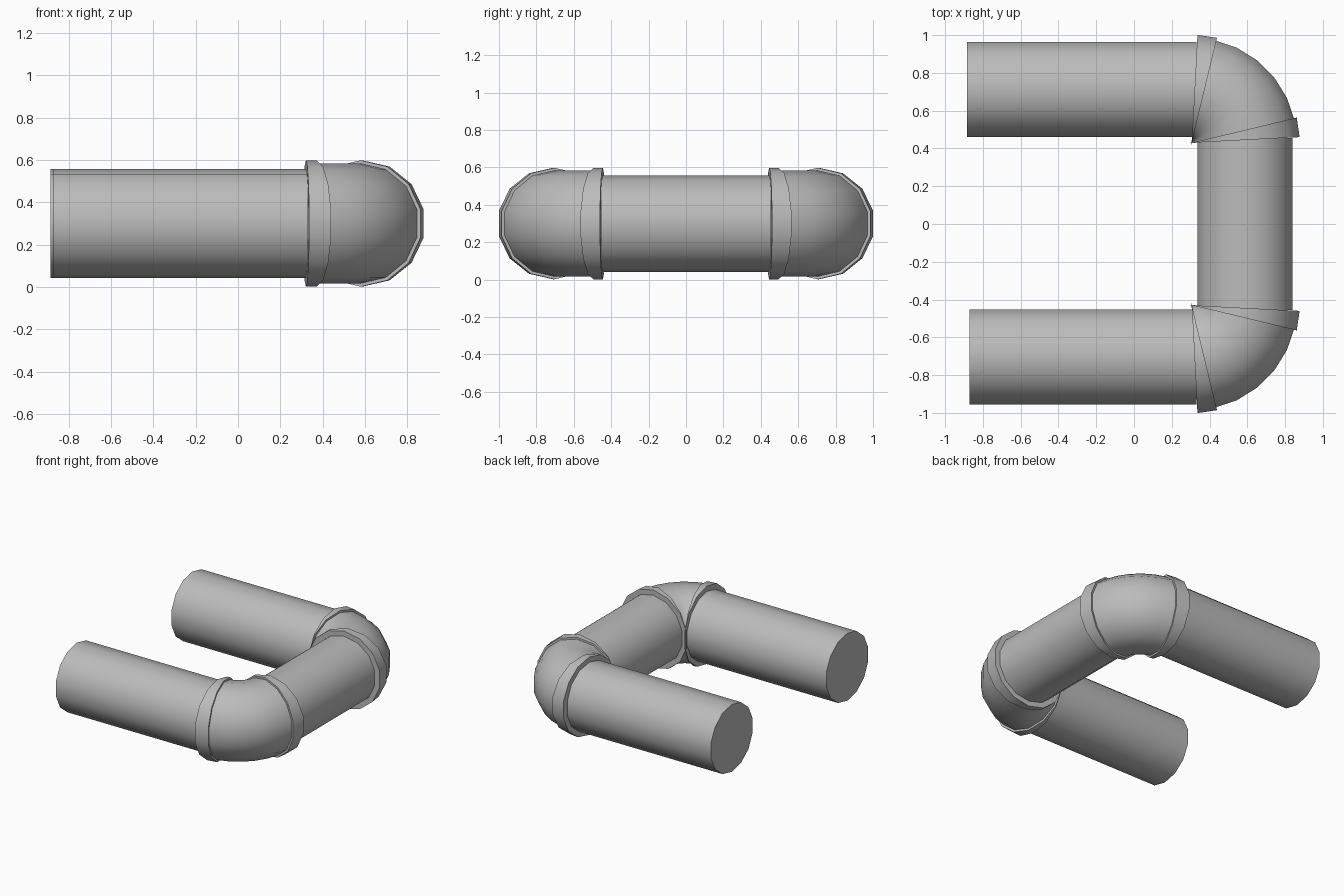
import bpy, bmesh, math
from mathutils import Vector, Matrix

cube = bpy.data.objects.get("Cube")
if cube:
    bpy.data.objects.remove(cube, do_unlink=True)

SIDES = 14
AXIS_Z = 0.3            # height of the pipe centre line
BEND = 0.281            # bend radius of the elbows
PIVOT = (0.306, 0.43)   # inner corner of the back elbow

grey = bpy.data.materials.new("pipe grey")
grey.use_nodes = True
colour = (0.5, 0.5, 0.5, 1)
grey.diffuse_color = colour
grey.node_tree.nodes["Principled BSDF"].inputs["Base Color"].default_value = colour


def finish(name, bm):
    bmesh.ops.recalc_face_normals(bm, faces=bm.faces)
    mesh = bpy.data.meshes.new(name)
    bm.to_mesh(mesh)
    bm.free()
    mesh.materials.append(grey)
    obj = bpy.data.objects.new(name, mesh)
    bpy.context.collection.objects.link(obj)
    bpy.ops.object.select_all(action='DESELECT')
    obj.select_set(True)
    bpy.context.view_layer.objects.active = obj
    bpy.ops.object.shade_smooth_by_angle(angle=math.radians(35))


def loft(name, rings):
    """Skin a list of rings and cap both ends."""
    bm = bmesh.new()
    loops = [[bm.verts.new(p) for p in ring] for ring in rings]
    for a, b in zip(loops, loops[1:]):
        for i in range(SIDES):
            j = (i + 1) % SIDES
            bm.faces.new((a[i], a[j], b[j], b[i]))
    bm.faces.new(loops[0])
    bm.faces.new(loops[-1])
    finish(name, bm)


def ring(centre, outward, radius):
    """Circle standing upright, with a corner at the top."""
    points = []
    for i in range(SIDES):
        a = math.tau * i / SIDES
        points.append(Vector(centre) + outward * (radius * math.sin(a))
                      + Vector((0, 0, radius * math.cos(a))))
    return points


def pipe(name, start, end, radius=0.258):
    start, end = Vector(start), Vector(end)
    outward = (end - start).normalized().cross(Vector((0, 0, 1)))
    loft(name, [ring(start, outward, radius), ring(end, outward, radius)])


def bend(name, side, first, last, steps, radius):
    """Sweep a ring around the inner corner between two angles."""
    corner = Vector((PIVOT[0], side * PIVOT[1], AXIS_Z))
    rings = []
    for i in range(steps + 1):
        a = math.radians(first + (last - first) * i / steps)
        outward = Vector((math.cos(a), side * math.sin(a), 0))
        rings.append(ring(corner + outward * BEND, outward, radius))
    loft(name, rings)


# Straight pipes
pipe("back_pipe", (-0.885, 0.711, AXIS_Z), (0.33, 0.711, AXIS_Z))
pipe("front_pipe", (-0.872, -0.704, AXIS_Z), (0.33, -0.704, AXIS_Z))
pipe("cross_pipe", (0.587, -0.455, AXIS_Z), (0.587, 0.455, AXIS_Z))

# Elbows with a wedge-shaped collar at each end
for label, side in (("back", 1), ("front", -1)):
    bend(label + "_elbow", side, 12, 78, 5, 0.283)
    bend(label + "_cross_collar", side, 3, 13.5, 1, 0.298)
    bend(label + "_pipe_collar", side, 76.5, 87, 1, 0.298)
